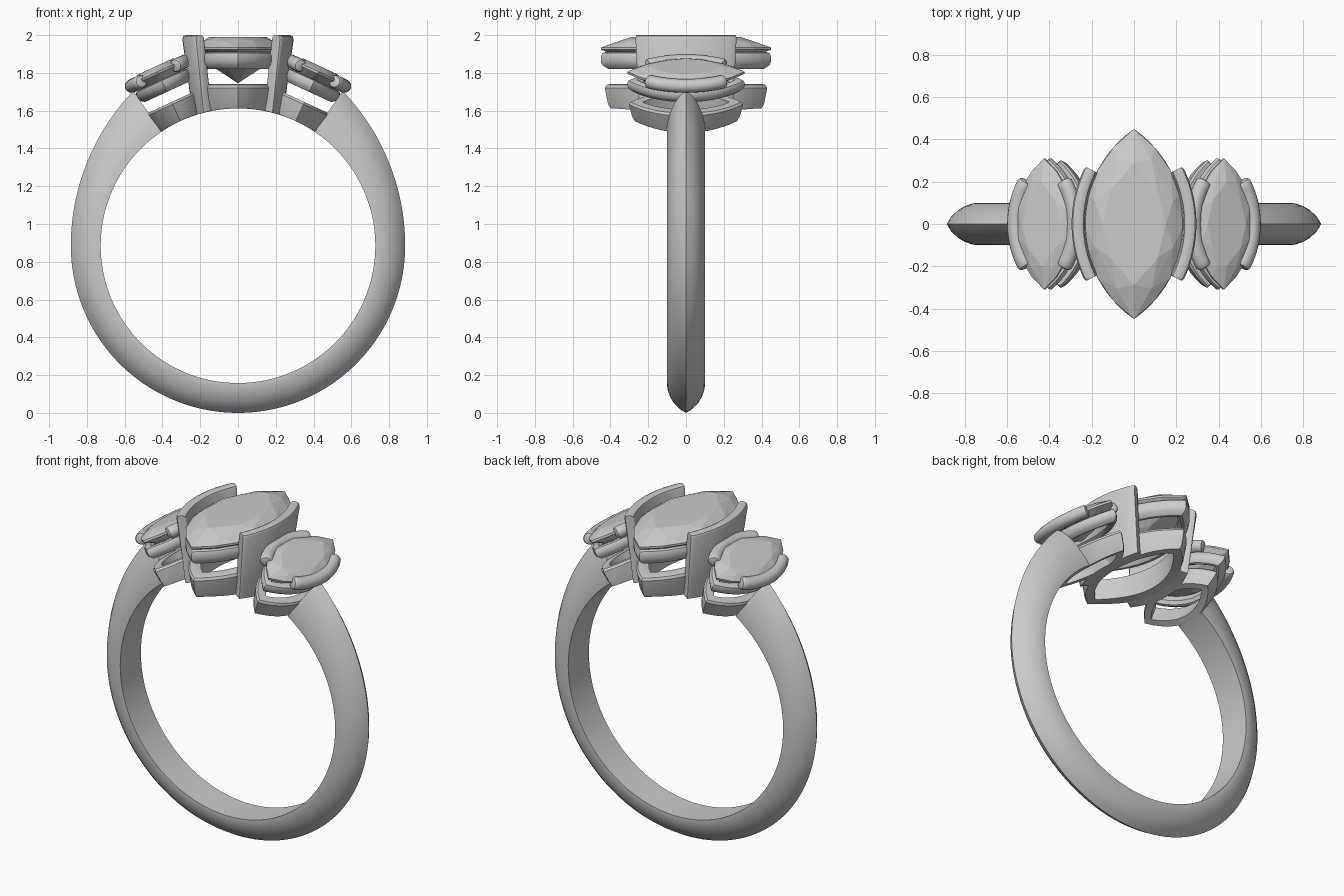
import bpy, bmesh, math
from mathutils import Matrix, Vector

if "Cube" in bpy.data.objects:
    bpy.data.objects.remove(bpy.data.objects["Cube"])

CZ = 0.885      # height of the ring centre
RIN = 0.727     # finger hole radius


def finish(bm, name, ang=0.0, smooth=True):
    # ang swings a part around the finger hole, local z is the radius
    bmesh.ops.recalc_face_normals(bm, faces=bm.faces)
    me = bpy.data.meshes.new(name)
    bm.to_mesh(me)
    bm.free()
    me.transform(Matrix.Translation((0, 0, CZ)) @ Matrix.Rotation(ang, 4, 'Y'))
    ob = bpy.data.objects.new(name, me)
    bpy.context.collection.objects.link(ob)
    if smooth:
        bpy.ops.object.select_all(action='DESELECT')
        ob.select_set(True)
        bpy.context.view_layer.objects.active = ob
        bpy.ops.object.shade_smooth_by_angle(angle=math.radians(35))
    return ob


def loft(name, sections, closed=False, ang=0.0):
    bm = bmesh.new()
    rows = [[bm.verts.new(p) for p in s] for s in sections]
    n = len(rows[0])
    for i in range(len(rows) - (0 if closed else 1)):
        a, b = rows[i], rows[(i + 1) % len(rows)]
        for j in range(n):
            k = (j + 1) % n
            bm.faces.new((a[j], a[k], b[k], b[j]))
    if not closed:
        bm.faces.new(rows[0])
        bm.faces.new(rows[-1])
    return finish(bm, name, ang)


def arc_point(a, b, d, th, side=1):
    # point on one side of a marquise (half sizes a, b), pushed out by d
    R = (a * a + b * b) / (2 * a)
    return side * ((R + d) * math.cos(th) - (R - a)), side * (R + d) * math.sin(th)


def tip_angle(a, b, d):
    R = (a * a + b * b) / (2 * a)
    return math.acos((R - a) / (R + d))


def seat_z(x, z):
    # z of None means: follow the finger hole
    return math.sqrt(RIN ** 2 - x * x) if z is None else z


def marquise_ring(name, a, b, profile, ang=0.0, n=20):
    sections = []
    for side in (1, -1):
        for i in range(n):
            sec = []
            for d, z in profile:
                x, y = arc_point(a, b, d, tip_angle(a, b, d) * (2 * i / n - 1), side)
                sec.append((x, y, seat_z(x, z)))
            sections.append(sec)
    return loft(name, sections, True, ang)


def arc_bar(name, a, b, profile, half_y, side, ang=0.0, n=16, r_end=0.015):
    # bar following one side of the stone, with softened ends
    R = (a * a + b * b) / (2 * a)
    tm = math.asin(half_y / R)
    e = r_end / R
    stops = [(-tm, .55), (-tm + .3 * e, .85)]
    stops += [((tm - e) * (2 * i / n - 1), 1) for i in range(n + 1)]
    stops += [(tm - .3 * e, .85), (tm, .55)]
    sections = []
    for th, s in stops:
        sec = []
        pts = [arc_point(a, b, d, th, side) for d, z in profile]
        pts = [Vector((p[0], p[1], seat_z(p[0], q[1]))) for p, q in zip(pts, profile)]
        mid = arc_point(a, b, sum(q[0] for q in profile) / len(profile), th, side)
        for p in pts:
            f = s if len(profile) > 10 else 1 - (1 - s) * .5
            x = mid[0] + (p.x - mid[0]) * f
            y = mid[1] + (p.y - mid[1]) * f
            sec.append((x, y, p.z))
        if len(profile) > 10:
            zc = sum(p.z for p in pts) / len(pts)
            sec = [(x, y, zc + (z - zc) * s) for x, y, z in sec]
        sections.append(sec)
    return loft(name, sections, False, ang)


def stone(name, a, b, girdle, table, culet, ang=0.0):
    bm = bmesh.new()

    def loop(f, z, n, shift=0.0):
        for side in (1, -1):
            for i in range(n):
                th = tip_angle(a, b, 0) * (2 * (i + shift) / n - 1)
                x, y = arc_point(a, b, 0, th, side)
                bm.verts.new((x * f, y * f, z))
    h = table - girdle
    loop(1, girdle, 8)
    loop(1, girdle - .012, 8)
    loop(.84, girdle + h * .62, 4, .5)
    loop(.64, table, 4)
    loop(.55, girdle - .012 - (girdle - culet) * .52, 4, .5)
    bm.verts.new((0, 0, culet))
    res = bmesh.ops.convex_hull(bm, input=bm.verts)
    junk = [v for v in bm.verts if not v.link_faces]
    bmesh.ops.delete(bm, geom=junk, context='VERTS')
    bmesh.ops.dissolve_limit(bm, angle_limit=.01, verts=bm.verts, edges=bm.edges)
    return finish(bm, name, ang, smooth=False)


def rounded(d0, d1, z0, z1):
    # soft outer edge, plain inner wall
    r = .3 * min(d1 - d0, z1 - z0)
    return [(d0, z0 + r), (d0 + r, z0), (d1 - 1.6 * r, z0), (d1 - .4 * r, z0 + r), (d1, z0 + 2 * r),
            (d1, z1 - r), (d1 - .3 * r, z1 - .3 * r), (d1 - r, z1), (d0 + r, z1), (d0, z1 - r)]


# knife-edged shank, thickening into the shoulders
half = [(.1, 0), (.1, .1), (.096, .25), (.085, .45), (.066, .66), (.036, .86), (0, 1)]
outline = half + [(-y, f) for y, f in reversed(half[:-1])]
sections = []
N = 120
for i in range(N + 1):
    deg = 56 - 292 * i / N
    up = max(0, (deg if deg > -90 else -180 - deg) / 56)
    ro = .885 + .105 * up ** 2
    c, s = math.cos(math.radians(deg)), math.sin(math.radians(deg))
    sections.append([((RIN + (ro - RIN) * f) * c, y, (RIN + (ro - RIN) * f) * s) for y, f in outline])
loft("shank", sections)

# centre head: stone, upper rail, base and two curved plate prongs
A, B = .235, .45
stone("centre_stone", A, B, 1.05, 1.106, .86)
marquise_ring("centre_rail", A, B, rounded(-.065, .0, .935, 1.025))
marquise_ring("centre_base", A, B, [(-.09, None), (-.04, None), (-.03, .75), (-.016, .835),
                                    (-.024, .85), (-.035, .855), (-.085, .855)])
plate = [(-.05, None), (.003, None), (.06, 1.095), (.054, 1.109), (.042, 1.115),
         (.018, 1.115), (.005, 1.109), (0, 1.095)]
for side, tag in ((1, "right"), (-1, "left")):
    arc_bar("centre_prong_" + tag, A, B, plate, .245, side)

# side heads, swung around the finger hole
A2, B2 = .155, .31
rod = [(.038 * math.cos(k * math.pi / 8), 1.004 + .036 * math.sin(k * math.pi / 8)) for k in range(16)]
for ang, tag in ((math.radians(24.8), "right"), (math.radians(-24.8), "left")):
    stone(tag + "_stone", A2, B2, 1.015, 1.045, .895, ang)
    marquise_ring(tag + "_rail", A2, B2, rounded(-.055, .0, .897, .967), ang)
    marquise_ring(tag + "_base", A2, B2, [(-.07, None), (-.03, None), (-.018, .76), (-.006, .825),
                                          (-.014, .838), (-.06, .838)], ang)
    for side, end in ((1, "a"), (-1, "b")):
        arc_bar(tag + "_prong_" + end, A2, B2, rod, .205, side, ang)
